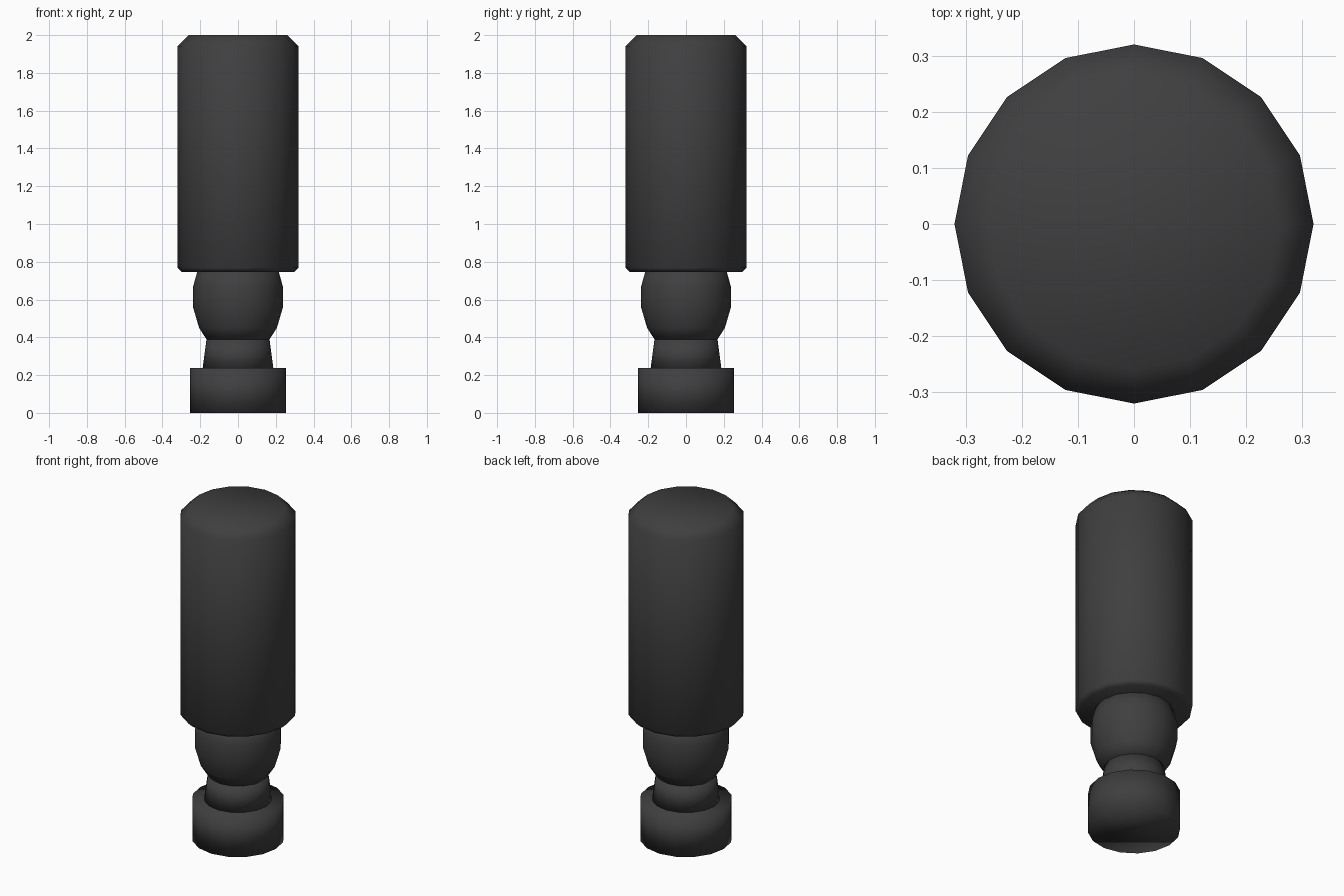
import bpy, bmesh
from math import cos, sin, pi

if "Cube" in bpy.data.objects:
    bpy.data.objects.remove(bpy.data.objects["Cube"])

SIDES = 16

mat = bpy.data.materials.new("dark_grey")
mat.diffuse_color = (0.05, 0.05, 0.05, 1)
mat.use_nodes = True
mat.node_tree.nodes["Principled BSDF"].inputs["Base Color"].default_value = mat.diffuse_color


def lathe(name, profile):
    """Closed 16-sided solid of revolution from (radius, z) pairs, bottom to top."""
    bm = bmesh.new()
    rings = [[bm.verts.new((r * cos(2 * pi * i / SIDES), r * sin(2 * pi * i / SIDES), z))
              for i in range(SIDES)] for r, z in profile]
    for low, high in zip(rings, rings[1:]):
        for i in range(SIDES):
            j = (i + 1) % SIDES
            bm.faces.new((low[i], low[j], high[j], high[i]))
    bm.faces.new(rings[0][::-1])
    bm.faces.new(rings[-1])
    for f in bm.faces:
        f.smooth = True
    mesh = bpy.data.meshes.new(name)
    bm.to_mesh(mesh)
    bm.free()
    mesh.materials.append(mat)
    obj = bpy.data.objects.new(name, mesh)
    bpy.context.collection.objects.link(obj)
    return obj


# Flat round foot
lathe("base", [(0.253, 0), (0.253, 0.238)])
# Tapered stem rising out of the foot
lathe("stem", [(0.188, 0.23), (0.167, 0.388)])
# Rounded joint, its top hidden inside the body
lathe("ball_joint", [(0.166, 0.388), (0.206, 0.45), (0.238, 0.56),
                     (0.238, 0.667), (0.208, 0.776)])
# Large bevelled cylinder
lathe("body", [(0.298, 0.747), (0.32, 0.768), (0.32, 1.942), (0.26, 2.0)])
